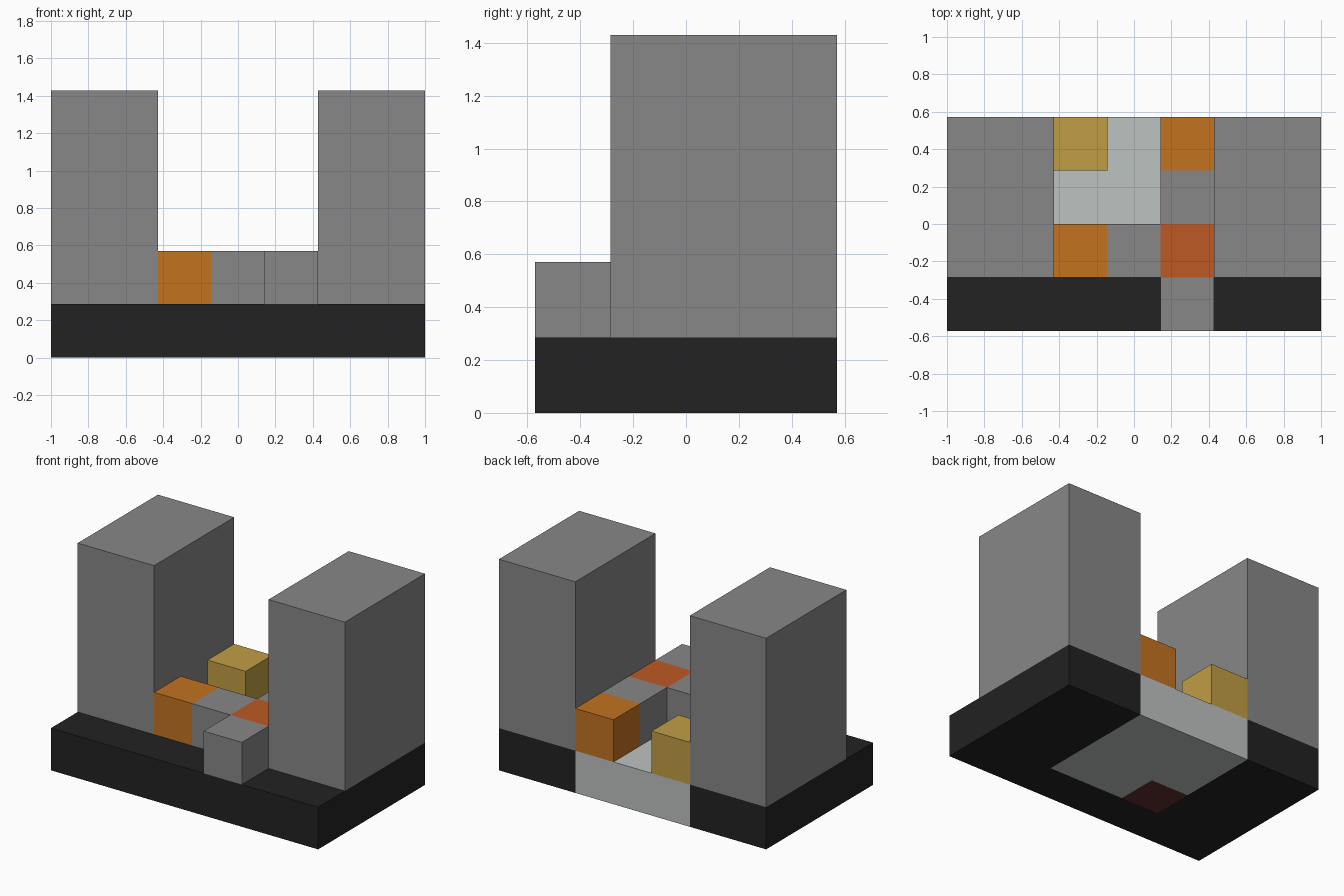
import bpy, bmesh
from itertools import product
from mathutils import Vector

cube = bpy.data.objects.get("Cube")
if cube:
    bpy.data.objects.remove(cube, do_unlink=True)

U = 2 / 7                              # size of one building block
ORIGIN = Vector((-3.5, -2, 0))         # corner of the 7 x 4 block plan


def material(name, rgb):
    """Flat colour from 0-255 display values."""
    def lin(c):
        c /= 255
        return c / 12.92 if c <= 0.04045 else ((c + 0.055) / 1.055) ** 2.4
    col = (*[lin(c) for c in rgb], 1)
    m = bpy.data.materials.new(name)
    m.use_nodes = True
    m.diffuse_color = col
    b = m.node_tree.nodes["Principled BSDF"]
    b.inputs["Base Color"].default_value = col
    b.inputs["Roughness"].default_value = 0.9
    return m


grey = material("grey", (135, 135, 135))
black = material("black", (34, 34, 34))
pale = material("pale grey", (189, 194, 193))
orange = material("orange", (194, 115, 32))
yellow = material("yellow", (192, 158, 69))
red = material("red orange", (190, 88, 35))
maroon = material("dark red", (96, 46, 44))


def block(x, y, z, w=1, d=1, h=1):
    """Set of unit cells filled by a box."""
    return set(product(range(x, x + w), range(y, y + d), range(z, z + h)))


# Floor slab with an inset court
court_area = block(2, 1, 0, 3, 3)
corner_floor = block(2, 1, 0)
parts = [
    ("base_slab", black, block(0, 0, 0, 7, 4) - court_area),
    ("court_floor", pale, court_area - corner_floor),
    ("corner_floor", maroon, corner_floor),
    # Tall side towers
    ("right_tower", grey, block(0, 1, 1, 2, 3, 4)),
    ("left_tower", grey, block(5, 1, 1, 2, 3, 4)),
    # Low blocks around the court
    ("front_step", grey, block(4, 0, 1)),
    ("front_wall", grey, block(3, 1, 1)),
    ("side_wall", grey, block(4, 2, 1)),
    ("front_orange_block", orange, block(2, 1, 1)),
    ("back_orange_block", orange, block(4, 3, 1)),
    ("red_block", red, block(4, 1, 1)),
    ("yellow_block", yellow, block(2, 3, 1)),
]
solid = set().union(*[cells for _, _, cells in parts])


def build(name, mat, cells):
    """Outer skin of the cells, leaving out faces that touch other blocks."""
    bm = bmesh.new()
    for cell in sorted(cells):
        for axis, side in product(range(3), (0, 1)):
            step = list(cell)
            step[axis] += 2 * side - 1
            if tuple(step) in solid:
                continue
            a, b = (axis + 1) % 3, (axis + 2) % 3
            corners = []
            for i, j in ((0, 0), (1, 0), (1, 1), (0, 1)):
                p = Vector(cell)
                p[axis] += side
                p[a] += i
                p[b] += j
                corners.append(bm.verts.new((p + ORIGIN) * U))
            bm.faces.new(corners if side else corners[::-1])
    # Join the unit squares into large flat faces
    bmesh.ops.remove_doubles(bm, verts=bm.verts, dist=0.001)
    bmesh.ops.dissolve_limit(bm, angle_limit=0.01, verts=bm.verts, edges=bm.edges)
    mesh = bpy.data.meshes.new(name)
    bm.to_mesh(mesh)
    bm.free()
    mesh.materials.append(mat)
    bpy.context.collection.objects.link(bpy.data.objects.new(name, mesh))


for part in parts:
    build(*part)
